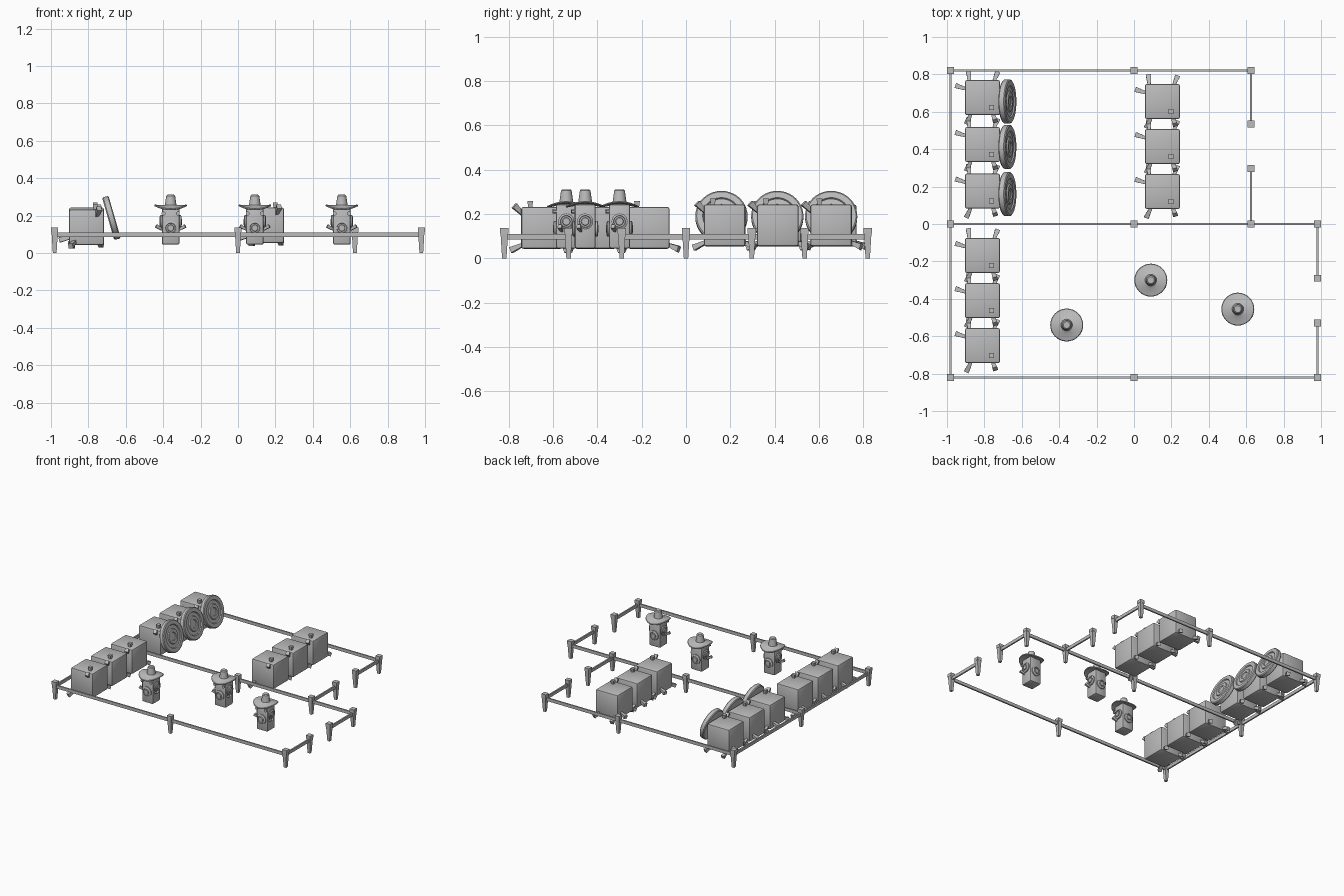
import bpy, bmesh, math
from mathutils import Vector, Matrix

cube = bpy.data.objects.get("Cube")
if cube:
    bpy.data.objects.remove(cube)

grey = bpy.data.materials.new("plain grey")
grey.use_nodes = True
GREY = (0.5, 0.5, 0.5, 1)
grey.diffuse_color = GREY
grey.node_tree.nodes["Principled BSDF"].inputs["Base Color"].default_value = GREY


def finish(bm, name):
    bmesh.ops.recalc_face_normals(bm, faces=bm.faces)
    mesh = bpy.data.meshes.new(name)
    bm.to_mesh(mesh)
    bm.free()
    mesh.materials.append(grey)
    obj = bpy.data.objects.new(name, mesh)
    bpy.context.collection.objects.link(obj)
    bpy.ops.object.select_all(action="DESELECT")
    obj.select_set(True)
    bpy.context.view_layer.objects.active = obj
    bpy.ops.object.shade_smooth_by_angle(angle=math.radians(35))
    return obj


def box(bm, centre, size, bevel=0.0):
    m = Matrix.Translation(centre) @ Matrix.Diagonal((*size, 1))
    verts = bmesh.ops.create_cube(bm, size=1, matrix=m)["verts"]
    if bevel:
        edges = {e for v in verts for e in v.link_edges}
        bmesh.ops.bevel(bm, geom=list(edges), offset=bevel, segments=2,
                        profile=0.5, affect="EDGES")


def peg(bm, start, end, r1, r2, sides=4):
    """Tapered rod between two points."""
    a, b = Vector(start), Vector(end)
    d = b - a
    turn = d.to_track_quat("Z", "Y").to_matrix().to_4x4()
    spin = Matrix.Rotation(math.pi / sides, 4, "Z")
    bmesh.ops.create_cone(bm, cap_ends=True, segments=sides, radius1=r1, radius2=r2,
                          depth=d.length,
                          matrix=Matrix.Translation((a + b) / 2) @ turn @ spin)


def lathe(bm, profile, matrix, sides=32):
    """Spin (radius, height) points round z; end points on the axis close it."""
    verts = [bm.verts.new((r, 0, z)) for r, z in profile]
    edges = [bm.edges.new(p) for p in zip(verts, verts[1:])]
    out = bmesh.ops.spin(bm, geom=verts + edges, cent=(0, 0, 0), axis=(0, 0, 1),
                         angle=math.tau, steps=sides, use_merge=True)
    made = {v for f in bm.faces for v in f.verts if f.is_valid} - lathe_old(bm)
    made = list(made | {v for v in verts if v.is_valid})
    bmesh.ops.remove_doubles(bm, verts=made, dist=1e-5)
    made = [v for v in made if v.is_valid]
    bmesh.ops.transform(bm, matrix=matrix, verts=made)
    for v in bm.verts:
        v.tag = True


def lathe_old(bm):
    return {v for v in bm.verts if v.tag}


def mark(bm):
    for v in bm.verts:
        v.tag = True


# Fence posts
L, R, N, F, S = -0.98, 0.98, -0.82, 0.82, 0.625
posts = [(L, F), (0, F), (S, F), (S, 0.535), (S, 0.297), (S, 0), (0, 0), (L, 0),
         (R, 0), (R, -0.29), (R, -0.53), (R, N), (0, N), (L, N)]
for i, (x, y) in enumerate(posts):
    bm = bmesh.new()
    peg(bm, (x, y, 0), (x, y, 0.115), 0.014, 0.024)
    box(bm, (x, y, 0.125), (0.037, 0.037, 0.024))
    finish(bm, f"fence_post_{i + 1}")

# Fence rails
runs = [((L, F), (S, F)), ((S, F), (S, 0.535)), ((S, 0.297), (S, 0)), ((L, 0), (R, 0)),
        ((L, N), (L, F)), ((L, N), (R, N)), ((R, 0), (R, -0.29)), ((R, -0.53), (R, N))]
for i, ((x1, y1), (x2, y2)) in enumerate(runs):
    bm = bmesh.new()
    box(bm, ((x1 + x2) / 2, (y1 + y2) / 2, 0.098),
        (abs(x2 - x1) + 0.011, abs(y2 - y1) + 0.011, 0.024))
    finish(bm, f"fence_rail_{i + 1}")

# Block bodies with flared pegs (start and end offsets from the body centre)
pegs = [((-0.085, 0.045, -0.055), (-0.143, 0.064, -0.068)),
        ((-0.07, 0.085, -0.075), (-0.075, 0.14, -0.1)),
        ((0.06, 0.085, -0.075), (0.08, 0.135, -0.095)),
        ((-0.06, -0.085, -0.075), (-0.085, -0.138, -0.1)),
        ((0.055, -0.085, 0.06), (0.068, -0.125, 0.1)),
        ((0.047, -0.053, 0.085), (0.047, -0.053, 0.122))]
rows = [(-0.81, (0.676, 0.425, 0.176), 0.149), (-0.81, (-0.168, -0.41, -0.65), 0.138),
        (0.152, (0.655, 0.414, 0.174), 0.149)]
for r, (x, ys, z) in enumerate(rows):
    for i, y in enumerate(ys):
        bm = bmesh.new()
        c = Vector((x, y, z))
        box(bm, c, (0.187, 0.187, 0.189), 0.01)
        for a, b in pegs:
            peg(bm, c + Vector(a), c + Vector(b), 0.011, 0.019)
        finish(bm, f"block_body_{r + 1}_{i + 1}")

# Leaning round shields with stepped rings
shield = [(0, -0.018), (0.112, -0.018), (0.118, -0.012), (0.118, 0.013), (0.112, 0.018),
          (0.085, 0.018), (0.081, 0.011), (0.056, 0.011), (0.052, 0.018),
          (0.03, 0.018), (0.027, 0.012), (0, 0.012)]
for i, y in enumerate((0.655, 0.412, 0.16)):
    bm = bmesh.new()
    lathe(bm, shield, Matrix.Translation((-0.677, y, 0.188))
          @ Matrix.Rotation(math.radians(74), 4, "Y"), 40)
    finish(bm, f"leaning_shield_{i + 1}")

# Standing figures: body, ringed dials, knobs and curled hat
dial = [(0, 0), (0.036, 0), (0.036, 0.008), (0.027, 0.012), (0.025, 0.007),
        (0.018, 0.007), (0.016, 0.014), (0, 0.014)]
for i, (x, y) in enumerate([(-0.36, -0.54), (0.09, -0.30), (0.555, -0.455)]):
    bm = bmesh.new()
    box(bm, (x, y, 0.145), (0.095, 0.095, 0.2), 0.01)
    finish(bm, f"figure_body_{i + 1}")
    for k in range(4):
        turn = Matrix.Translation((x, y, 0)) @ Matrix.Rotation(k * math.pi / 2, 4, "Z")
        bm = bmesh.new()
        lathe(bm, dial, turn @ Matrix.Translation((0, -0.047, 0.167 if k % 2 else 0.134))
              @ Matrix.Rotation(math.pi / 2, 4, "X"), 24)
        finish(bm, f"figure_dial_{i + 1}_{k + 1}")
    bm = bmesh.new()
    for sx in (-1, 1):
        peg(bm, (x + sx * 0.045, y - 0.02, 0.125), (x + sx * 0.078, y - 0.03, 0.145),
            0.008, 0.013)
        peg(bm, (x + sx * 0.035, y - 0.04, 0.212), (x + sx * 0.038, y - 0.062, 0.212),
            0.008, 0.011, 8)
    finish(bm, f"figure_knobs_{i + 1}")

    # Hat brim with a wavy edge, and tapered crown
    bm = bmesh.new()
    lathe(bm, [(0, 0.243), (0.045, 0.243), (0.086, 0.24), (0.088, 0.244), (0.085, 0.248),
               (0.045, 0.252), (0.031, 0.256), (0.024, 0.306), (0.018, 0.312), (0, 0.312)],
          Matrix.Identity(4), 32)
    for v in bm.verts:
        d = math.hypot(v.co.x, v.co.y)
        if d > 0.04:
            v.co.z += 0.011 * (d / 0.088) * math.cos(2 * math.atan2(v.co.y, v.co.x))
    bmesh.ops.translate(bm, verts=bm.verts, vec=(x, y, 0))
    finish(bm, f"figure_hat_{i + 1}")
